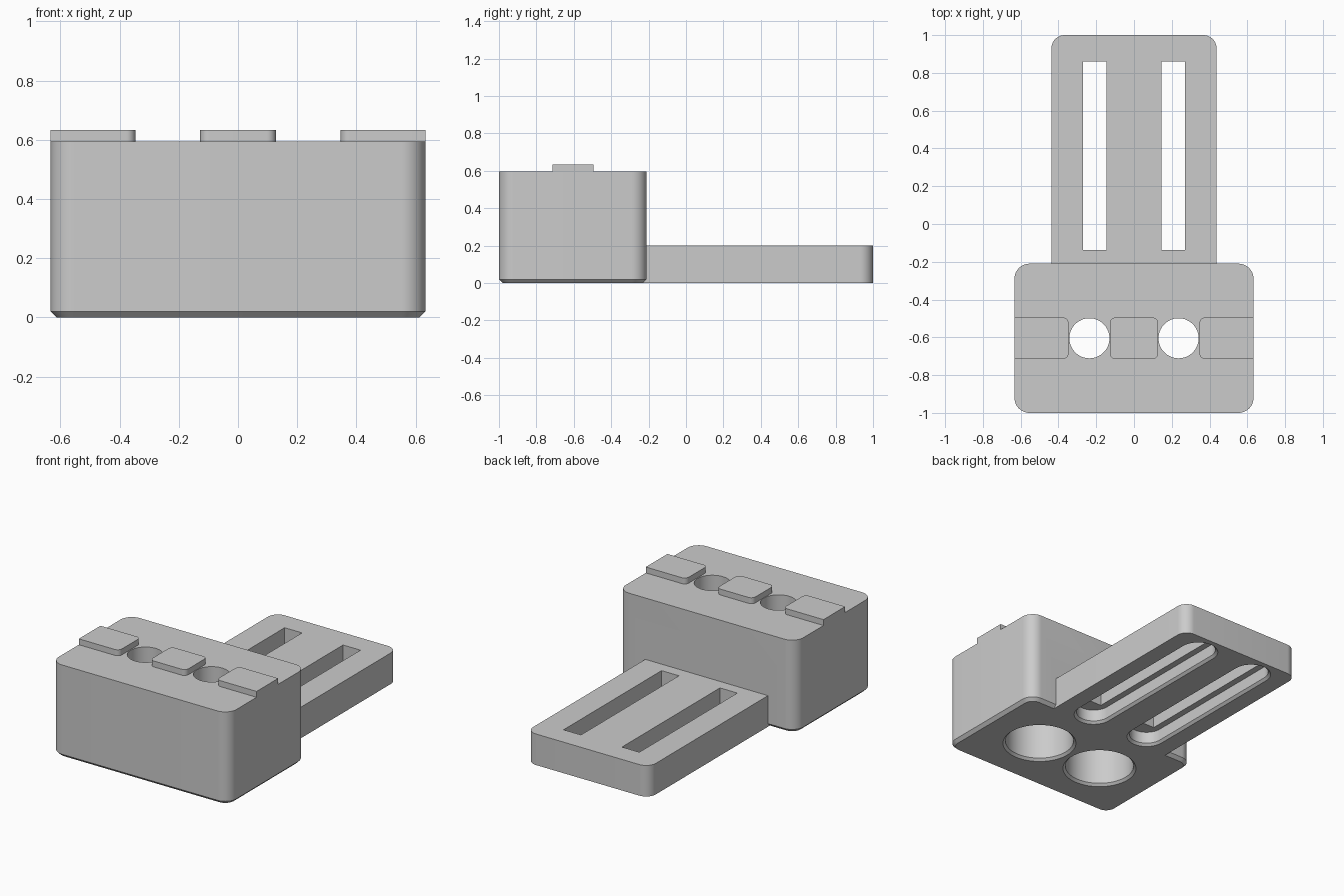
import bpy, bmesh, math

if "Cube" in bpy.data.objects:
    bpy.data.objects.remove(bpy.data.objects["Cube"], do_unlink=True)

grey = bpy.data.materials.new("light grey plastic")
grey.use_nodes = True
colour = (0.6, 0.6, 0.6, 1)
grey.diffuse_color = colour
grey.node_tree.nodes["Principled BSDF"].inputs["Base Color"].default_value = colour


def rounded_rect(x0, x1, y0, y1, left, right, steps=12):
    """Counter-clockwise outline; left and right are the corner radii of each side."""
    corners = [(x1, y1, -1, -1, right), (x0, y1, 1, -1, left),
               (x0, y0, 1, 1, left), (x1, y0, -1, 1, right)]
    points = []
    for i, (x, y, sx, sy, r) in enumerate(corners):
        for k in range(steps + 1 if r else 1):
            a = math.pi / 2 * (i + k / steps) if r else 0
            points.append((x + sx * r + r * math.cos(a), y + sy * r + r * math.sin(a)))
    return points


def loft(name, rings):
    """Solid through a stack of matching outlines, each given with its height."""
    bm = bmesh.new()
    loops = [[bm.verts.new((x, y, z)) for x, y in outline] for outline, z in rings]
    for low, high in zip(loops, loops[1:]):
        for i in range(len(low)):
            j = (i + 1) % len(low)
            bm.faces.new((low[i], low[j], high[j], high[i]))
    bm.faces.new(loops[0][::-1])
    bm.faces.new(loops[-1])
    bmesh.ops.remove_doubles(bm, verts=bm.verts, dist=1e-5)
    bmesh.ops.recalc_face_normals(bm, faces=bm.faces)
    mesh = bpy.data.meshes.new(name)
    bm.to_mesh(mesh)
    bm.free()
    mesh.materials.append(grey)
    obj = bpy.data.objects.new(name, mesh)
    bpy.context.collection.objects.link(obj)
    return obj


def select(obj):
    bpy.ops.object.select_all(action='DESELECT')
    obj.select_set(True)
    bpy.context.view_layer.objects.active = obj


def combine(target, other, operation):
    mod = target.modifiers.new("combine", 'BOOLEAN')
    mod.operation, mod.object, mod.solver = operation, other, 'EXACT'
    select(target)
    bpy.ops.object.modifier_apply(modifier=mod.name)
    bpy.data.objects.remove(other, do_unlink=True)


def pocket(name, x, y0, y1, radius, depth, chamfer=0.015):
    """Round-ended cutter entering from below, flared at its mouth."""
    def ring(r):
        return rounded_rect(x - r, x + r, y0 - r, y1 + r, r, r, 16)
    return loft(name, [(ring(radius + 2 * chamfer), -chamfer),
                       (ring(radius), chamfer), (ring(radius), depth)])


# Main block with a chamfered foot
W, FRONT, BACK, TOP, C = 0.633, -1.0, -0.21, 0.595, 0.02
foot = rounded_rect(-W + C, W - C, FRONT + C, BACK - C, 0.06, 0.06)
side = rounded_rect(-W, W, FRONT, BACK, 0.08, 0.08)
body = loft("body_and_arm", [(foot, 0), (side, C), (side, TOP)])

# Flat arm reaching backwards
plate = rounded_rect(-0.437, 0.437, -0.5, 1.0, 0.07, 0.07)
combine(body, loft("arm", [(plate, 0), (plate, 0.2)]), 'UNION')

for s in (-1, 1):
    # Stepped bolt holes through the block
    hx, hy = s * 0.236, -0.605
    combine(body, pocket("bore_cutter", hx, hy, hy, 0.205, 0.4), 'DIFFERENCE')
    combine(body, pocket("hole_cutter", hx, hy, hy, 0.106, 0.8), 'DIFFERENCE')
    # Adjustment slots with a round-ended recess underneath
    sx = s * 0.208
    combine(body, pocket("recess_cutter", sx, -0.13, 0.85, 0.103, 0.09), 'DIFFERENCE')
    slot = rounded_rect(sx - 0.062, sx + 0.062, -0.137, 0.86, 0, 0)
    combine(body, loft("slot_cutter", [(slot, -0.1), (slot, 0.3)]), 'DIFFERENCE')

# Raised locating keys on the top
keys = [("right_key", -W, -0.347, 0, 0.03), ("middle_key", -0.128, 0.128, 0.03, 0.03),
        ("left_key", 0.347, W, 0.03, 0)]
parts = [body]
for name, x0, x1, left, right in keys:
    outline = rounded_rect(x0, x1, -0.715, -0.495, left, right)
    parts.append(loft(name, [(outline, TOP), (outline, 0.633)]))

for part in parts:
    select(part)
    bpy.ops.object.shade_smooth_by_angle(angle=math.radians(30))
